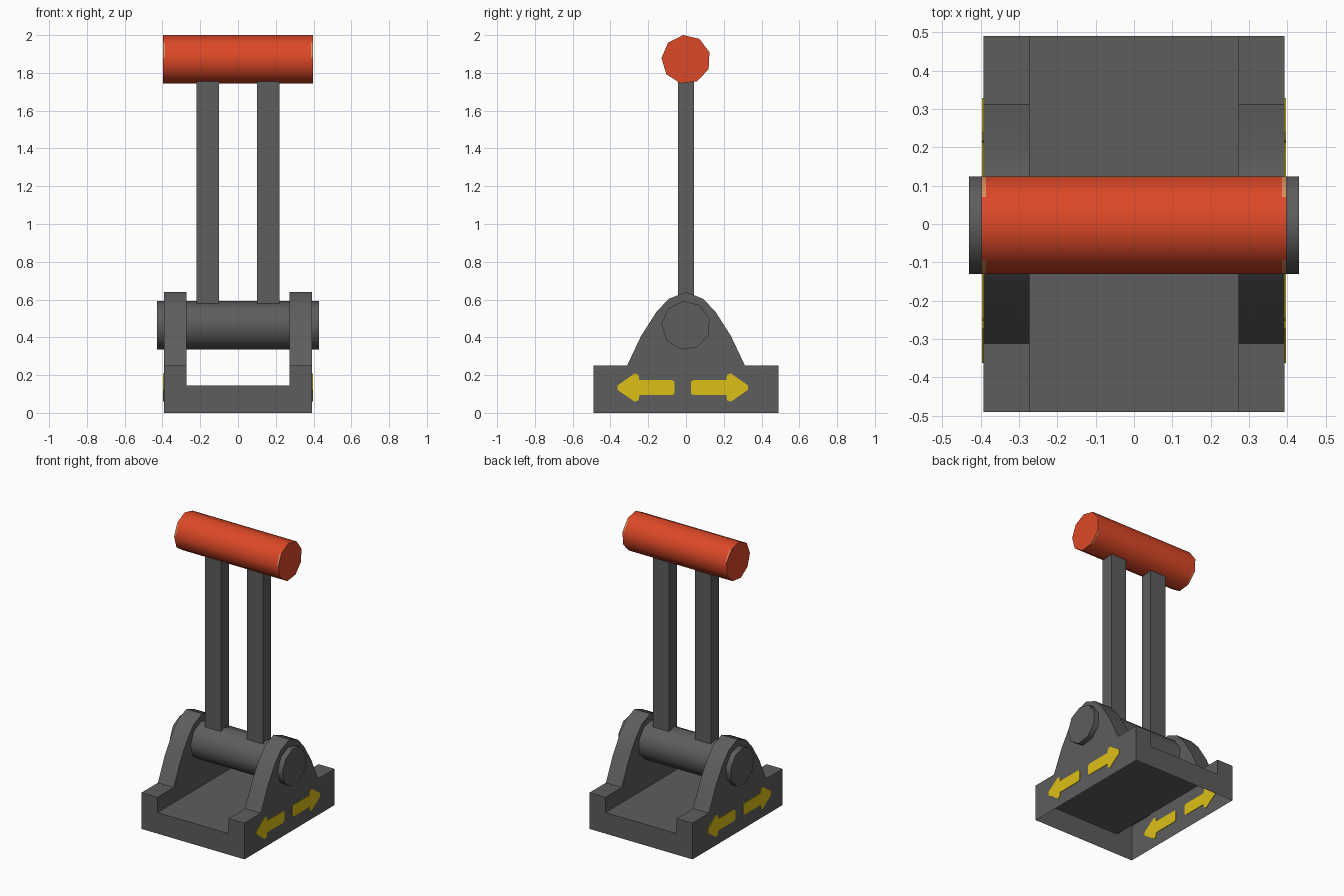
import bpy, bmesh, math

cube = bpy.data.objects.get("Cube")
if cube:
    bpy.data.objects.remove(cube, do_unlink=True)


def material(name, rgb):
    m = bpy.data.materials.new(name)
    m.use_nodes = True
    m.diffuse_color = (*rgb, 1)
    m.node_tree.nodes["Principled BSDF"].inputs["Base Color"].default_value = (*rgb, 1)
    return m


GREY = material("dark grey metal", (0.11, 0.11, 0.113))
RED = material("red grip", (0.72, 0.065, 0.02))
TAN = material("worn edge", (0.7, 0.27, 0.11))
YELLOW = material("yellow paint", (0.72, 0.52, 0.008))


def finish(name, bm, mats, smooth_angle=0):
    """Fix normals, shade smooth below the given angle, make the object."""
    bmesh.ops.recalc_face_normals(bm, faces=bm.faces)
    limit = math.radians(smooth_angle)
    for f in bm.faces:
        f.smooth = smooth_angle > 0
    for e in bm.edges:
        e.smooth = e.calc_face_angle(math.pi) < limit
    mesh = bpy.data.meshes.new(name)
    bm.to_mesh(mesh)
    bm.free()
    for m in mats:
        mesh.materials.append(m)
    obj = bpy.data.objects.new(name, mesh)
    bpy.context.collection.objects.link(obj)
    return obj


def rod(name, z, xs, mats, worn=()):
    """Nine-sided rod along x; worn sides take the second material at the ends."""
    bm = bmesh.new()
    n, r = 9, 0.13
    angles = [math.radians(97) + math.tau * i / n for i in range(n)]
    rings = [[bm.verts.new((x, r * math.cos(a), z + r * math.sin(a))) for a in angles]
             for x in xs]
    for k, (a, b) in enumerate(zip(rings, rings[1:])):
        at_end = k in (0, len(xs) - 2)
        for i in range(n):
            j = (i + 1) % n
            f = bm.faces.new((a[i], a[j], b[j], b[i]))
            f.material_index = int(at_end and i in worn)
    bm.faces.new(rings[0])
    bm.faces.new(rings[-1])
    return finish(name, bm, mats, 45)


def box(name, x, y, z, mat):
    """Box from (low, high) ranges."""
    bm = bmesh.new()
    bmesh.ops.create_cube(bm, size=1)
    for v in bm.verts:
        v.co = [(lo + hi) / 2 + c * (hi - lo) for c, (lo, hi) in zip(v.co, (x, y, z))]
    return finish(name, bm, [mat])


# Base: open-bottomed channel with an arched bracket on each side
W, INNER, D, RAIL, FLOOR = 0.393, 0.272, 0.49, 0.25, 0.145
half = [(-D, RAIL), (-0.312, RAIL), (-0.238, 0.407), (-0.157, 0.534), (-0.092, 0.603)]
profile = half + [(0, 0.64)] + [(-y, z) for y, z in reversed(half)]

bm = bmesh.new()


def face(points):
    bm.faces.new([bm.verts.new(p) for p in points])


for s in (-1, 1):
    face([(s * W, y, z) for y, z in [(-D, 0)] + profile + [(D, 0)]])
    face([(s * INNER, y, z) for y, z in [(-D, FLOOR)] + profile + [(D, FLOOR)]])
    for (y0, z0), (y1, z1) in zip(profile, profile[1:]):
        face([(s * INNER, y0, z0), (s * W, y0, z0), (s * W, y1, z1), (s * INNER, y1, z1)])
    # U-shaped end wall
    right = [(W, 0), (W, RAIL), (INNER, RAIL), (INNER, FLOOR)]
    face([(x, s * D, z) for x, z in right + [(-x, z) for x, z in reversed(right)]])
face([(-INNER, -D, FLOOR), (INNER, -D, FLOOR), (INNER, D, FLOOR), (-INNER, D, FLOOR)])
bmesh.ops.remove_doubles(bm, verts=bm.verts, dist=0.0005)
finish("base", bm, [GREY], 30)

# Pivot shaft, lever bars and grip
rod("pivot_shaft", 0.463, (-0.43, 0.43), [GREY])
for side, s in (("left", 1), ("right", -1)):
    box(side + "_lever_bar", sorted((s * 0.1, s * 0.22)), (-0.043, 0.043), (0.5, 1.8), GREY)
rod("grip", 1.871, (-0.397, -0.386, 0.386, 0.397), [RED, TAN], worn=(1, 5, 7))


# Painted arrows, visible on both sides of the thin base walls
def arrow(name, x, tail, tip):
    d = 1 if tip > tail else -1
    zc, head = 0.134, tip - d * 0.115
    upper = [(tail, 0.03), (tail + d * 0.012, 0.04), (head, 0.04),
             (head + d * 0.004, 0.068), (head + d * 0.025, 0.075), (tip, 0.012)]
    outline = [(y, zc + h) for y, h in upper] + [(y, zc - h) for y, h in reversed(upper)]
    bm = bmesh.new()
    f = bm.faces.new([bm.verts.new((x - 0.003, y, z)) for y, z in outline])
    out = bmesh.ops.extrude_face_region(bm, geom=[f], use_keep_orig=True)
    moved = [g for g in out["geom"] if isinstance(g, bmesh.types.BMVert)]
    bmesh.ops.translate(bm, verts=moved, vec=(0.006, 0, 0))
    finish(name, bm, [YELLOW])


for side, s in (("left", 1), ("right", -1)):
    arrow(side + "_front_arrow", s * W, -0.06, -0.362)
    arrow(side + "_back_arrow", s * W, 0.026, 0.328)
